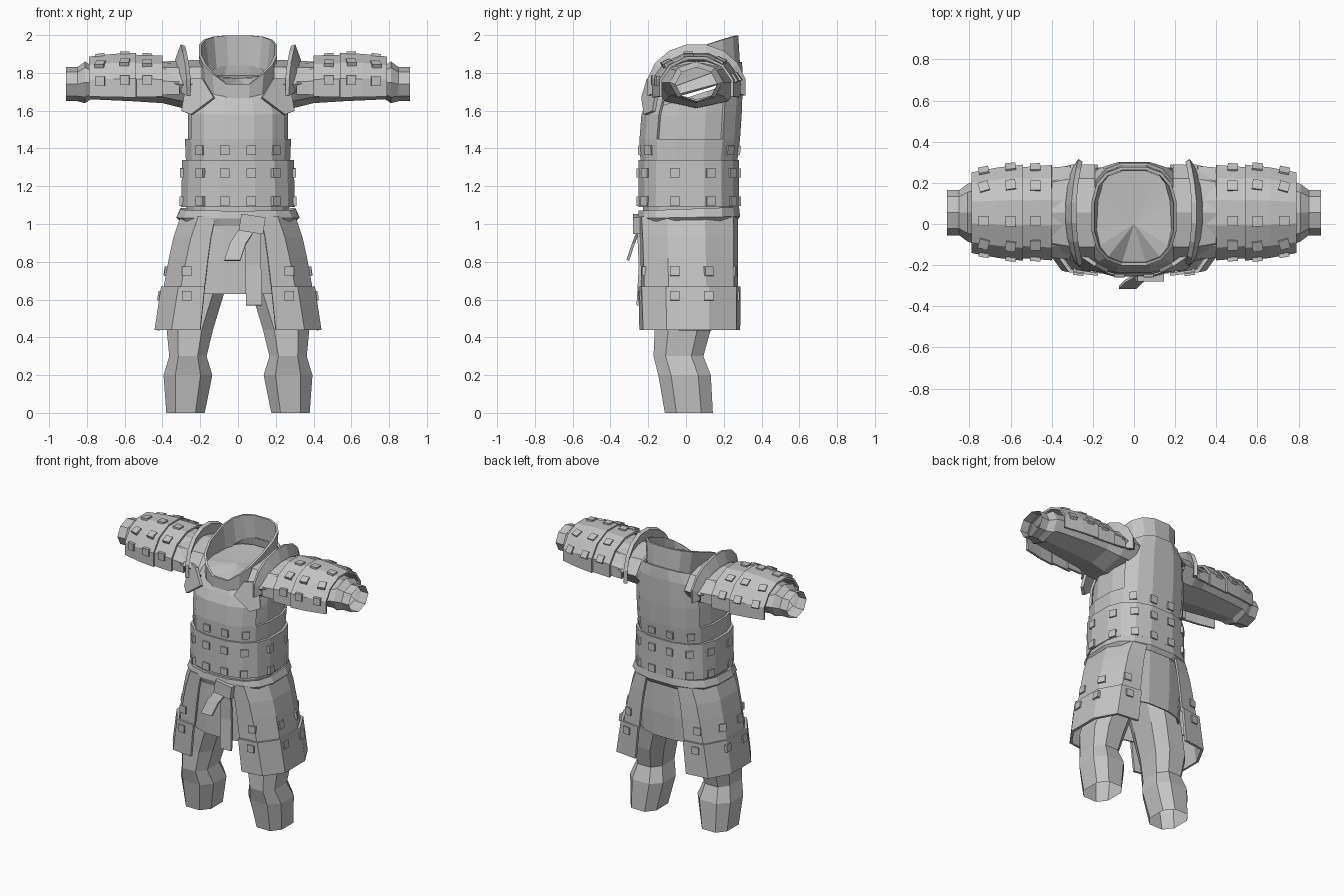
import bpy, bmesh, math
from mathutils import Vector
from mathutils.bvhtree import BVHTree

cube = bpy.data.objects.get("Cube")
if cube:
    bpy.data.objects.remove(cube, do_unlink=True)

grey = bpy.data.materials.new("plain_grey")
grey.use_nodes = True
grey.diffuse_color = (0.55, 0.55, 0.55, 1)
grey.node_tree.nodes["Principled BSDF"].inputs["Base Color"].default_value = (0.55, 0.55, 0.55, 1)


def add(name, verts, faces, mirror=False, thick=0.0):
    mesh = bpy.data.meshes.new(name)
    mesh.from_pydata([tuple(v) for v in verts], [], faces)
    mesh.materials.append(grey)
    obj = bpy.data.objects.new(name, mesh)
    bpy.context.collection.objects.link(obj)
    if mirror:
        obj.modifiers.new("mirror", 'MIRROR').use_mirror_merge = False
    if thick:
        solid = obj.modifiers.new("thickness", 'SOLIDIFY')
        solid.thickness, solid.offset = thick, -1
    return obj


def loft(name, rings, closed=True, keep=None, **options):
    n = len(rings[0])
    verts = [Vector(v) for ring in rings for v in ring]
    faces = []
    for r in range(len(rings) - 1):
        for i in range(n if closed else n - 1):
            a, b = r * n + i, r * n + (i + 1) % n
            quad = (a, b, b + n, a + n)
            if keep is None or keep(sum((verts[k] for k in quad), Vector()) / 4):
                faces.append(quad)
    return add(name, verts, faces, **options)


def power(v, e=0.75):
    return math.copysign(abs(v) ** e, v)


def body_ring(zf, zb, rx, yf, yb, n=16, bend=1.0, cx=0.0):
    """Rounded square ring; its height goes from zf in front to zb behind."""
    ring = []
    for i in range(n):
        a = math.tau * (i + 0.5) / n
        x, t = cx + rx * power(math.cos(a)), (1 + power(math.sin(a))) / 2
        ring.append((x, yf + (yb - yf) * t, zf + (zb - zf) * t ** bend))
    return ring


def arm_ring(x, ry, rz, cz=1.72, cy=0.055, start=0, end=360, n=8, bow=0.0):
    """Ring around the arm; bow pulls its front and back towards the chest."""
    steps = n if end - start == 360 else n + 1
    angles = [math.radians(start + (end - start) * i / n) for i in range(steps)]
    return [(x - bow * math.cos(a) ** 2, cy + ry * math.cos(a), cz + rz * math.sin(a))
            for a in angles]


def studs(name, base, casts, size=0.05):
    """Small raised blocks set on a surface where each ray meets it."""
    tree = BVHTree.FromPolygons([v.co for v in base.data.vertices],
                                [tuple(p.vertices) for p in base.data.polygons])
    bm = bmesh.new()
    for origin, direction in casts:
        hit, normal, _, _ = tree.ray_cast(Vector(origin), Vector(direction))
        if hit is None:
            continue
        if normal.dot(Vector(direction)) > 0:
            normal = -normal
        turn = normal.to_track_quat('Z', 'Y')
        for v in bmesh.ops.create_cube(bm, size=1)["verts"]:
            v.co = hit + turn @ Vector((v.co.x * size, v.co.y * size, v.co.z * 0.02))
    mesh = bpy.data.meshes.new(name)
    bm.to_mesh(mesh)
    bm.free()
    mesh.materials.append(grey)
    obj = bpy.data.objects.new(name, mesh)
    bpy.context.collection.objects.link(obj)
    obj.modifiers.new("mirror", 'MIRROR').use_mirror_merge = False


def front_back(xs, zs):
    return [((x, -s, z), (0, s, 0)) for x in xs for z in zs for s in (1, -1)]


def sides(ys, zs):
    return [((1, y, z), (-1, 0, 0)) for y in ys for z in zs]


# Shirt and chest armour, open at the arms
loft("shirt", [body_ring(*r) for r in (
    (1.02, 1.02, .27, -.23, .26), (1.35, 1.35, .27, -.23, .265), (1.56, 1.6, .268, -.225, .285),
    (1.6, 1.76, .262, -.205, .285), (1.64, 1.84, .2, -.18, .27))],
    keep=lambda c: not (abs(c.x) > .2 and c.z > 1.67))
chest = loft("chest_armour", [body_ring(*r) for r in (
    (1.33, 1.33, .28, -.245, .275), (1.45, 1.45, .285, -.25, .29), (1.58, 1.6, .285, -.24, .3),
    (1.64, 1.78, .265, -.215, .305), (1.68, 1.86, .215, -.195, .3))],
    keep=lambda c: not (abs(c.x) > .24 and c.z > 1.46), thick=0.015)
studs("chest_studs", chest, front_back((.07, .2), (1.39,)))

# High collar with a closed floor inside
rim = body_ring(1.71, 2.0, .21, -.205, .28, bend=.45)
loft("collar", [body_ring(1.62, 1.84, .19, -.2, .29), rim], thick=0.015)
floor = [(x * .93, .03 + (y - .03) * .93, min(z - .02, 1.79)) for x, y, z in rim]
add("collar_floor", floor + [(0, 0, 1.77)],
    [(i, (i + 1) % 16, 16) for i in range(16)])

# Lapel straps on the chest
lapel = [(.13, 1.67), (.25, 1.58), (.3, 1.6), (.27, 1.77), (.19, 1.77)]
add("lapel", [(x, -.258 + .8 * max(0, x - .2) + .3 * (z - 1.6), z) for x, z in lapel],
    [tuple(range(5))], mirror=True, thick=0.02)

# Waist band and belt
band = loft("waist_band", [body_ring(1.09, 1.09, .305, -.255, .285),
                           body_ring(1.34, 1.34, .3, -.255, .285)], thick=0.02)
studs("band_studs", band, front_back((.07, .2), (1.12, 1.27)) + sides((-.06, .13), (1.12, 1.27)))
loft("belt", [body_ring(*r) for r in (
    (.99, 1.01, .295, -.245, .27), (1.03, 1.04, .33, -.26, .29), (1.07, 1.09, .31, -.255, .285))],
    thick=0.03)


# Belt knot and hanging ends
def ribbon(name, points, width):
    rings = [[(x - width / 2, y, z), (x + width / 2, y, z)] for x, y, z in points]
    loft(name, rings[::-1], closed=False, thick=0.015)


ribbon("short_belt_end", [(.06, -.25, .99), (0, -.285, .9), (-.03, -.315, .81)], .085)
ribbon("long_belt_end", [(.08, -.26, .99), (.08, -.25, .78), (.085, -.262, .57)], .085)
bpy.ops.mesh.primitive_cube_add(size=1, location=(.075, -.255, 1.0), rotation=(0, .15, 0))
knot = bpy.context.object
knot.name = "belt_knot"
knot.scale = (.13, .05, .09)
knot.data.materials.append(grey)

# Inner skirt behind the armoured panels
loft("inner_skirt", [body_ring(1.04, 1.04, .27, -.23, .25), body_ring(.8, .8, .28, -.23, .25),
                     body_ring(.63, .63, .27, -.225, .24)], thick=0.01)

# Armoured skirt panels, in two tiers on each side
panel_top = [(.12, -.245), (.21, -.235), (.305, -.1), (.305, .1), (.22, .25), (.12, .275)]
panel_end = [(.2, -.235), (.34, -.215), (.43, -.09), (.43, .11), (.35, .255), (.2, .275)]


def panel_ring(z, out):
    t = ((1.04 - z) / .6) ** .72
    ring = []
    for (x0, y0), (x1, y1) in zip(panel_top, panel_end):
        x, y = x0 + (x1 - x0) * t, y0 + (y1 - y0) * t
        ring.append((x + out * (x > .2), y + math.copysign(out, y - .02), z))
    return ring


upper = loft("upper_skirt_panel", [panel_ring(z, 0) for z in (.66, .82, .93, 1.04)],
             closed=False, mirror=True, thick=0.015)
lower = loft("lower_skirt_panel", [panel_ring(.44, .012), panel_ring(.67, .014)],
             closed=False, mirror=True, thick=0.018)
for label, panel, z in (("upper", upper, .75), ("lower", lower, .62)):
    studs(label + "_skirt_studs", panel, front_back((.27,), (z,)) + sides((-.06, .12), (z,)))

# Legs, open at the hem
loft("leg", [body_ring(z, z, rx, yf, yb, n=8, cx=cx) for z, cx, rx, yf, yb in (
    (0, .278, .108, -.12, .15), (.2, .265, .137, -.155, .14), (.3, .265, .105, -.18, .1),
    (.44, .255, .13, -.175, .14), (.62, .2, .13, -.18, .17), (.8, .14, .13, -.18, .19))],
    mirror=True)

# Sleeves with rounded shoulders and flared cuffs
loft("sleeve", [arm_ring(x, ry, rz, cz) for x, ry, rz, cz in (
    (.19, .235, .13, 1.74), (.3, .235, .125, 1.74), (.4, .21, .11, 1.75), (.56, .19, .1, 1.75),
    (.78, .15, .09, 1.75), (.81, .14, .11, 1.75), (.85, .11, .09, 1.74), (.91, .11, .09, 1.74))],
    mirror=True)


# Overlapping arm plates and the shoulder guard
def arm_plate(name, ends, start=-15, end=195, n=7, thick=0.015, bow=0.0):
    return loft(name, [arm_ring(x, ry, rz, start=start, end=end, n=n, bow=bow)
                       for x, ry, rz in ends], closed=False, mirror=True, thick=thick)


arm_plate("inner_arm_plate", [(.31, .235, .13), (.43, .225, .145)])
middle = arm_plate("middle_arm_plate", [(.4, .24, .178), (.56, .228, .183)])
outer = arm_plate("outer_arm_plate", [(.54, .242, .192), (.66, .228, .187), (.79, .203, .172)])
arm_plate("shoulder_guard", [(.305, .265, .235), (.335, .22, .15)],
          start=-10, end=190, n=9, thick=0.025, bow=0.035)


def arm_casts(xs):
    casts = []
    for x in xs:
        for angle in (15, 48, 103, 140, 170):
            a = math.radians(angle)
            d = Vector((0, math.cos(a), math.sin(a)))
            casts.append((Vector((x, .055, 1.72)) + d, -d))
    return casts


studs("middle_arm_studs", middle, arm_casts((.48,)))
studs("outer_arm_studs", outer, arm_casts((.6, .73)))
